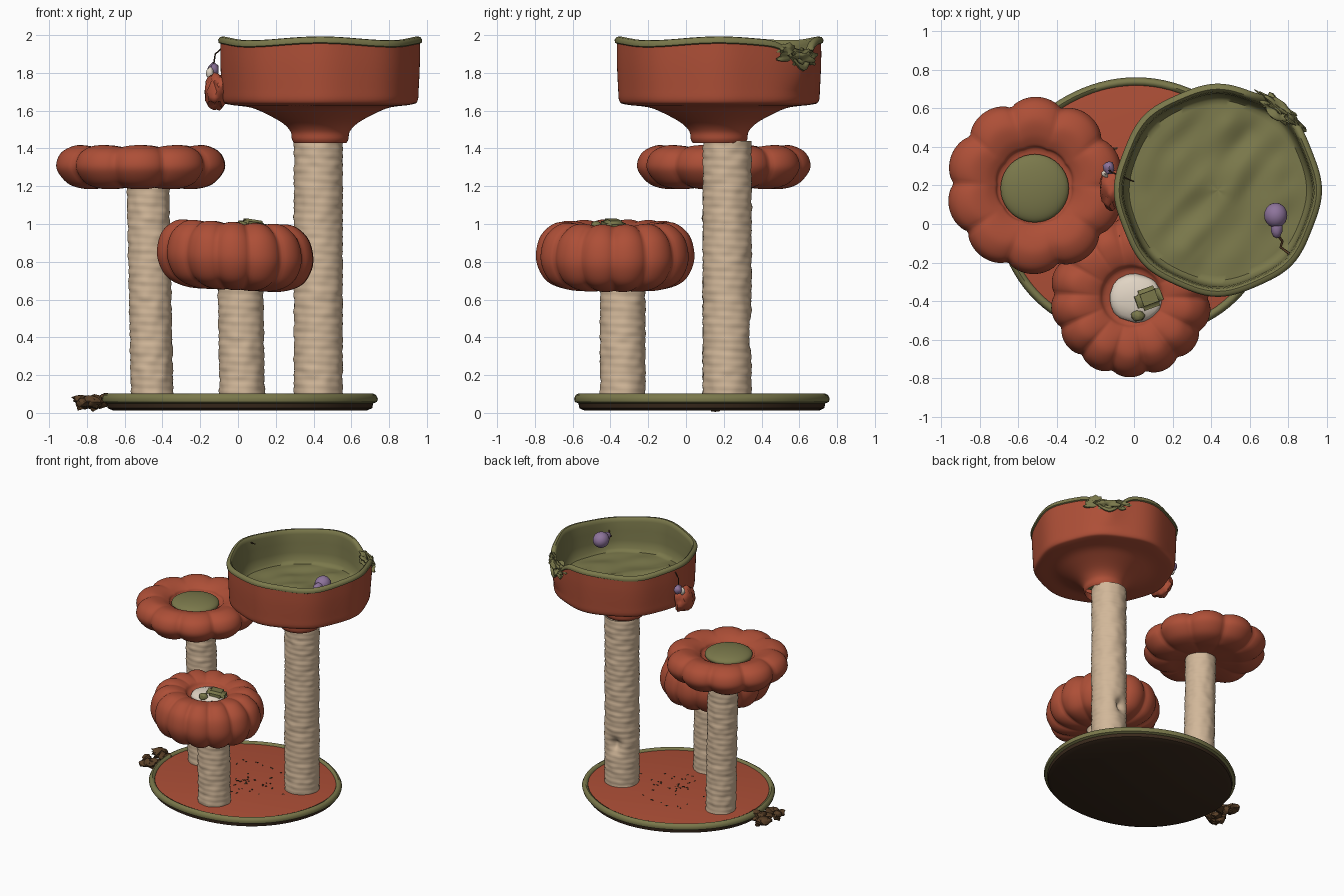
import bpy, bmesh, math, random
from mathutils import Vector, noise

if "Cube" in bpy.data.objects:
    bpy.data.objects.remove(bpy.data.objects["Cube"])

random.seed(4)
TAU = math.tau
COLOURS = {
    "rust_red": (0.42, 0.078, 0.038),
    "olive_green": (0.195, 0.188, 0.07),
    "sisal_beige": (0.64, 0.475, 0.32),
    "dark_brown": (0.042, 0.023, 0.012),
    "soil_brown": (0.10, 0.05, 0.02),
    "lilac": (0.27, 0.175, 0.33),
    "off_white": (0.75, 0.66, 0.55),
}
MATS = {}
for key, col in COLOURS.items():
    MATS[key] = bpy.data.materials.new(key)
    MATS[key].diffuse_color = (*col, 1)


def finish(name, bm, mats):
    bmesh.ops.remove_doubles(bm, verts=bm.verts, dist=1e-5)
    bmesh.ops.recalc_face_normals(bm, faces=bm.faces)
    me = bpy.data.meshes.new(name)
    bm.to_mesh(me)
    bm.free()
    for m in mats:
        me.materials.append(MATS[m])
    ob = bpy.data.objects.new(name, me)
    bpy.context.collection.objects.link(ob)
    return ob


def smooth_profile(pts, k=5):
    """Catmull-Rom resampling of (r, z) points."""
    out = []
    for i in range(len(pts) - 1):
        p = [pts[max(0, min(len(pts) - 1, i + d))] for d in (-1, 0, 1, 2)]
        for s in range(k):
            t = s / k
            out.append(tuple(max(0, 0.5 * (2 * b + (c - a) * t + (2 * a - 5 * b + 4 * c - d) * t * t
                       + (3 * b - a - 3 * c + d) * t ** 3)) for a, b, c, d in zip(*p)))
    return out + [pts[-1]]


def lathe(name, centre, sections, n=96, warp=None):
    """sections: list of (material, profile); consecutive profiles join up."""
    bm = bmesh.new()
    rows, mats = [], []
    for mi, (mat, prof) in enumerate(sections):
        mats.append(mat)
        for r, z in prof:
            ring = []
            for j in range(n):
                th = TAU * j / n
                rr, zz = warp(r, th, z) if warp else (r, z)
                ring.append(bm.verts.new((centre[0] + rr * math.cos(th),
                                          centre[1] + rr * math.sin(th), zz)))
            rows.append((ring, mi))
    for (a, _), (b, mi) in zip(rows, rows[1:]):
        for j in range(n):
            k = (j + 1) % n
            bm.faces.new((a[j], a[k], b[k], b[j])).material_index = mi
    return finish(name, bm, mats)


def blob(name, loc, size, mat, rough=0.0, sub=3, spin=0.0):
    """Ellipsoid, optionally crumpled with noise."""
    bm = bmesh.new()
    bmesh.ops.create_icosphere(bm, subdivisions=sub, radius=1)
    for v in bm.verts:
        v.co *= 1 + rough * noise.noise(v.co * 2.3 + Vector(loc) * 9)
        x, y, z = v.co.x * size[0], v.co.y * size[1], v.co.z * size[2]
        c, s = math.cos(spin), math.sin(spin)
        v.co = Vector((x * c - y * s + loc[0], x * s + y * c + loc[1], z + loc[2]))
    return finish(name, bm, [mat])


def cord(name, pts, radius, mat):
    cu = bpy.data.curves.new(name, "CURVE")
    cu.dimensions = "3D"
    cu.bevel_depth = radius
    cu.bevel_resolution = 1
    sp = cu.splines.new("POLY")
    sp.points.add(len(pts) - 1)
    for p, co in zip(sp.points, pts):
        p.co = (*co, 1)
    cu.materials.append(MATS[mat])
    bpy.context.collection.objects.link(bpy.data.objects.new(name, cu))


# Base board: dark underside, olive piping, red carpet top
base = lathe("base_board", (0, 0), [
    ("dark_brown", [(0, 0.012), (0.66, 0.012), (0.69, 0.025), (0.695, 0.05)]),
    ("olive_green", [(0.715, 0.058), (0.72, 0.075), (0.71, 0.095), (0.695, 0.102), (0.68, 0.095), (0.675, 0.085)]),
    ("rust_red", [(0.67, 0.086), (0, 0.086)])], 96,
    lambda r, th, z: (r * (1 + 0.006 * math.sin(5 * th)), z))
base.scale = (1.015, 0.94, 1)
base.location = (0.01, 0.08, 0)

# Torn clump at the left edge and specks on the carpet
for i in range(14):
    x, y = random.uniform(-0.86, -0.70), random.uniform(-0.08, 0.18)
    blob("edge_clump", (x, y, random.uniform(0.04, 0.075)),
         (random.uniform(0.03, 0.055), random.uniform(0.03, 0.055), random.uniform(0.02, 0.035)),
         "soil_brown", 0.7, 2, random.uniform(0, 3))
for i in range(40):
    a, d = random.uniform(0, TAU), random.uniform(0.05, 0.45)
    blob("carpet_speck", (-0.05 + d * math.cos(a), 0.1 + 0.7 * d * math.sin(a), 0.087),
         (random.uniform(0.006, 0.018), 0.007, 0.003), "dark_brown", 0.5, 1, random.uniform(0, 3))


# Sisal posts: rope ridges, slight lean, optional dent at the back
def post(name, x, y, r, top, lean=0.0, dent=False):
    def warp(rr, th, z):
        rr += 0.0015 * math.sin(z * TAU / 0.042 + th)
        rr += 0.006 * noise.noise(Vector((math.cos(th) * 2, math.sin(th) * 2, z * 20 + x * 9)))
        if dent:
            rr -= 0.05 * math.exp(-((th - 1.75) / 0.35) ** 2 - ((z - 0.42) / 0.06) ** 2)
        return rr, z
    steps = int((top - 0.08) / 0.011)
    ob = lathe(name, (x, y), [("sisal_beige", [(r, 0.08 + (top - 0.08) * i / steps) for i in range(steps + 1)])], 48, warp)
    for v in ob.data.vertices:
        v.co.x += lean * (v.co.z / top - 0.5)


post("tall_post", 0.425, 0.218, 0.129, 1.44, 0, True)
post("left_post", -0.465, 0.2, 0.112, 1.24, -0.025)
post("front_post", 0.018, -0.335, 0.12, 0.72, -0.01)


# Puffed flower cushions with pinched petals
def petals(n, phase, depth, zmid, tilt=0.0):
    def warp(r, th, z):
        pinch = 1 - abs(math.cos(n * (th - phase) / 2)) ** 0.6
        w = min(1, max(0, (r - 0.12) / 0.22))
        z2 = z - (z - zmid) * 0.13 * pinch * w
        r2 = r * (1 - depth * pinch * w)
        return r2, z2 + tilt * r * math.cos(th)
    return warp


lathe("left_flower_cushion", (-0.515, 0.2), [("rust_red", smooth_profile([
    (0, 1.2), (0.2, 1.19), (0.30, 1.185), (0.39, 1.21), (0.45, 1.275), (0.457, 1.33), (0.425, 1.385), (0.35, 1.417),
    (0.27, 1.405), (0.21, 1.375), (0.175, 1.345), (0, 1.34)]))], 160, petals(10, 1.55, 0.10, 1.30))
blob("left_flower_centre", (-0.515, 0.185, 1.357), (0.177, 0.177, 0.05), "olive_green", 0, 4)

lathe("front_flower_cushion", (-0.015, -0.375), [("rust_red", smooth_profile([
    (0, 0.67), (0.17, 0.65), (0.28, 0.66), (0.365, 0.70), (0.412, 0.78), (0.418, 0.86), (0.39, 0.945), (0.32, 1.003),
    (0.24, 1.008), (0.17, 0.985), (0.13, 0.95), (0, 0.935)]))], 168, petals(14, 0.2, 0.07, 0.83, -0.05))
blob("front_flower_centre", (0.01, -0.385, 0.953), (0.14, 0.125, 0.052), "off_white", 0.08)
blob("front_flower_bud", (0.02, -0.475, 0.985), (0.035, 0.03, 0.03), "olive_green", 0.2)

# Chunky stalk in the middle of the front flower
bm = bmesh.new()
bmesh.ops.create_cube(bm, size=1)
bmesh.ops.bevel(bm, geom=bm.edges[:], offset=0.2, segments=3, affect="EDGES")
stalk = finish("front_flower_stalk", bm, ["olive_green"])
stalk.scale, stalk.location, stalk.rotation_euler = (0.14, 0.11, 0.07), (0.075, -0.385, 0.988), (0, 0.15, 0.35)


# Top bowl bed: faceted wall, torn notch in the rim at the back right, wrinkled floor
def bowl_warp(r, th, z):
    hi = min(1, max(0, (z - 1.70) / 0.25))
    wall = min(1, max(0, (r - 0.4) / 0.1))
    notch = math.exp(-((th - math.radians(54)) / 0.2) ** 2)
    r2 = r * (1 + wall * (0.012 * math.cos(8 * th) - 0.012 * math.cos(2 * th)))
    r2 += 0.02 * notch * hi * wall
    z2 = z + hi * (0.01 * math.cos(4 * th) - 0.13 * notch * wall)
    if 1.70 < z < 1.735 and r < 0.48:
        x, y = r * math.cos(th), r * math.sin(th)
        z2 += 0.035 * min(1, (0.48 - r) * 8) * noise.noise(Vector((x * 6 - y * 5, (x + y) * 2.5, 3)))
    return r2, z2


floor = [(0.46 - 0.023 * i, 1.718) for i in range(21)]
lathe("top_bowl", (0.435, 0.175), [
    ("rust_red", smooth_profile([(0.14, 1.43), (0.15, 1.45), (0.157, 1.49), (0.20, 1.535), (0.29, 1.585),
                                 (0.37, 1.617), (0.48, 1.632), (0.515, 1.65), (0.522, 1.72), (0.528, 1.85), (0.528, 1.945)], 4)),
    ("olive_green", [(0.538, 1.95), (0.54, 1.966), (0.53, 1.98), (0.512, 1.983), (0.5, 1.972), (0.496, 1.95),
                     (0.49, 1.88), (0.486, 1.80), (0.478, 1.74)] + floor)], 128, bowl_warp)

# Torn scraps around the bowl
blob("rim_scrap", (0.74, 0.60, 1.885), (0.12, 0.035, 0.045), "olive_green", 0.9, 4, math.radians(144))
blob("rim_scrap", (0.83, 0.53, 1.92), (0.06, 0.02, 0.035), "olive_green", 0.8, 3, math.radians(135))
blob("side_flap", (-0.112, 0.18, 1.70), (0.065, 0.10, 0.095), "rust_red", 0.3, 3)
blob("side_toy", (-0.13, 0.29, 1.82), (0.03, 0.035, 0.035), "lilac", 0.3, 2)
blob("side_toy_patch", (-0.15, 0.26, 1.80), (0.02, 0.02, 0.03), "off_white", 0.3, 2)
cord("side_cord", [(-0.13, 0.28, 1.84), (-0.12, 0.27, 1.90), (-0.07, 0.25, 1.945), (0, 0.22, 1.96)], 0.004, "dark_brown")

# Hanging ball toy inside the bowl
blob("ball_toy", (0.735, 0.045, 1.90), (0.06, 0.065, 0.06), "lilac", 0, 3)
blob("ball_toy_tip", (0.74, -0.02, 1.90), (0.032, 0.055, 0.032), "lilac", 0, 2)
cord("ball_cord", [(0.74, -0.05, 1.90), (0.77, -0.09, 1.88), (0.76, -0.12, 1.86), (0.80, -0.15, 1.86), (0.82, -0.18, 1.93)], 0.007, "soil_brown")

# Smooth shading, keeping hard edges
bpy.ops.object.select_all(action="DESELECT")
for ob in bpy.context.scene.objects:
    if ob.type == "MESH":
        ob.select_set(True)
        bpy.context.view_layer.objects.active = ob
bpy.ops.object.shade_smooth_by_angle(angle=math.radians(50))

for m in bpy.data.materials:
    if m.users and not m.is_grease_pencil:
        m.use_nodes = True
        m.node_tree.nodes["Principled BSDF"].inputs["Base Color"].default_value = m.diffuse_color
